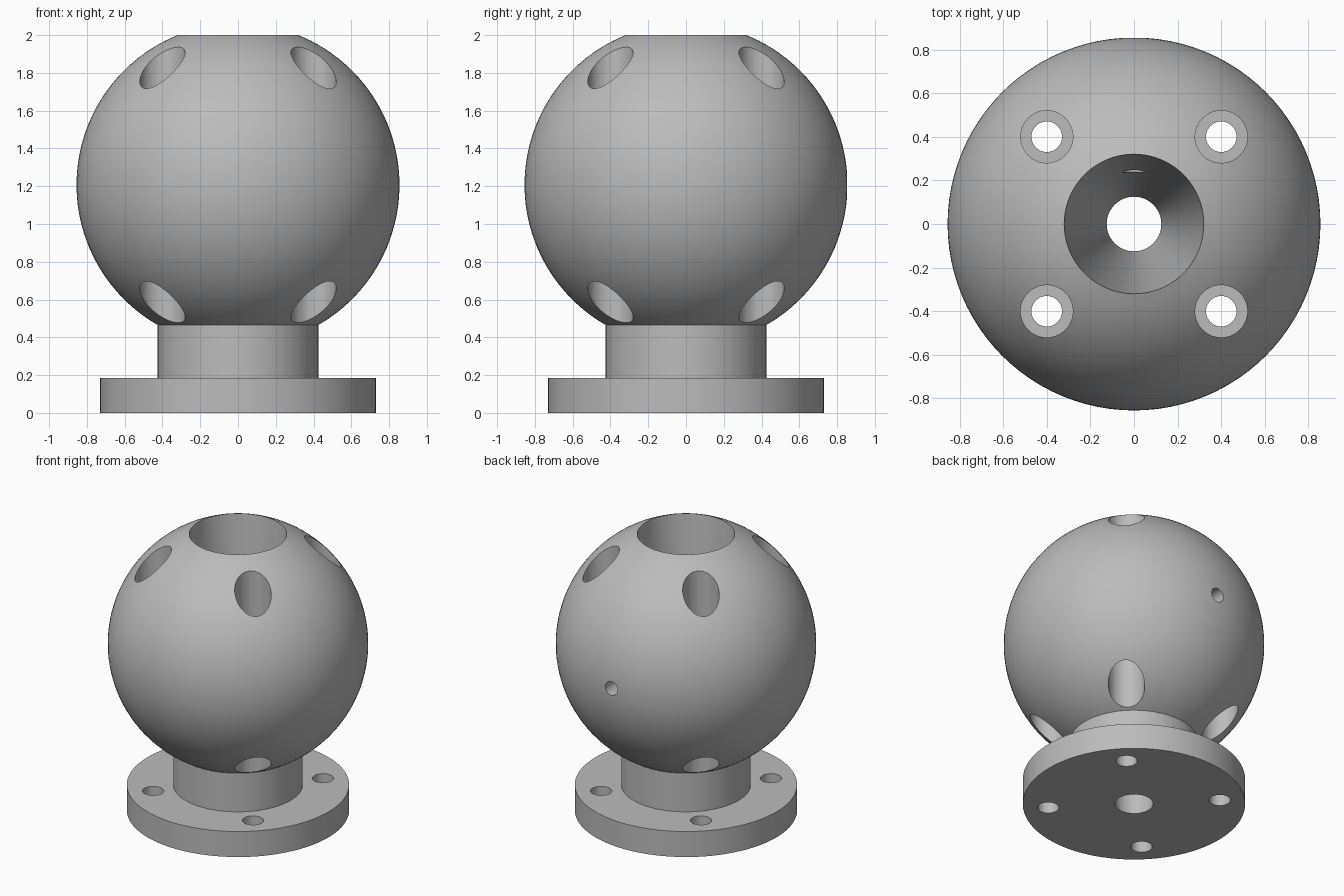
import bpy
import bmesh
from math import pi, sin, cos, acos, radians
from mathutils import Matrix, Vector

cube = bpy.data.objects.get("Cube")
if cube:
    bpy.data.objects.remove(cube, do_unlink=True)

SEGMENTS = 96
BALL_R, BALL_Z = 0.855, 1.207
FLANGE_R, FLANGE_H = 0.73, 0.185
NECK_R, BORE_TOP_R, BORE_LOW_R = 0.425, 0.32, 0.125

# Single plain metal colour
GREY = (0.5, 0.5, 0.5, 1)
metal = bpy.data.materials.new("plain grey metal")
metal.use_nodes = True
metal.diffuse_color = GREY
metal.node_tree.nodes["Principled BSDF"].inputs["Base Color"].default_value = GREY


def new_object(name, bm):
    bmesh.ops.recalc_face_normals(bm, faces=bm.faces)
    mesh = bpy.data.meshes.new(name)
    bm.to_mesh(mesh)
    bm.free()
    mesh.materials.append(metal)
    obj = bpy.data.objects.new(name, mesh)
    bpy.context.collection.objects.link(obj)
    return obj


def add_drill(bm, radius, start, end):
    """Add a cylinder running between two points."""
    start, end = Vector(start), Vector(end)
    axis = end - start
    turn = axis.to_track_quat('Z', 'Y').to_matrix().to_4x4()
    bmesh.ops.create_cone(bm, cap_ends=True, segments=48, radius1=radius,
                          radius2=radius, depth=axis.length,
                          matrix=Matrix.Translation((start + end) / 2) @ turn)


# Turned body: flange, neck, ball and tapered bore as one closed profile
profile = [(BORE_LOW_R, 0), (FLANGE_R, 0), (FLANGE_R, FLANGE_H), (NECK_R, FLANGE_H)]
low = -acos(NECK_R / BALL_R)
high = acos(BORE_TOP_R / BALL_R)
STEPS = 48
for i in range(STEPS + 1):
    a = low + (high - low) * i / STEPS
    profile.append((BALL_R * cos(a), BALL_Z + BALL_R * sin(a)))

bm = bmesh.new()
rings = []
for s in range(SEGMENTS):
    t = 2 * pi * s / SEGMENTS
    rings.append([bm.verts.new((r * cos(t), r * sin(t), z)) for r, z in profile])
count = len(profile)
for s in range(SEGMENTS):
    a, b = rings[s], rings[(s + 1) % SEGMENTS]
    for i in range(count):
        j = (i + 1) % count
        bm.faces.new((a[i], b[i], b[j], a[j]))
body = new_object("ball_on_flanged_base", bm)

# Drills: access holes through the ball, bolt holes in the flange, rear screw hole
bm = bmesh.new()
for x in (-0.4, 0.4):
    for y in (-0.4, 0.4):
        add_drill(bm, 0.12, (x, y, 0.3), (x, y, 2.2))
        add_drill(bm, 0.07, (x, y, -0.1), (x, y, 0.25))
add_drill(bm, 0.05, (0, 0, BALL_Z), (0, 1, BALL_Z))
drills = new_object("hole_cutters", bm)
drills.hide_render = True

cut = body.modifiers.new("holes", 'BOOLEAN')
cut.operation = 'DIFFERENCE'
cut.solver = 'EXACT'
cut.object = drills

bpy.ops.object.select_all(action='DESELECT')
body.select_set(True)
bpy.context.view_layer.objects.active = body
bpy.ops.object.modifier_apply(modifier=cut.name)
bpy.data.objects.remove(drills, do_unlink=True)
bpy.ops.object.shade_smooth_by_angle(angle=radians(30))
